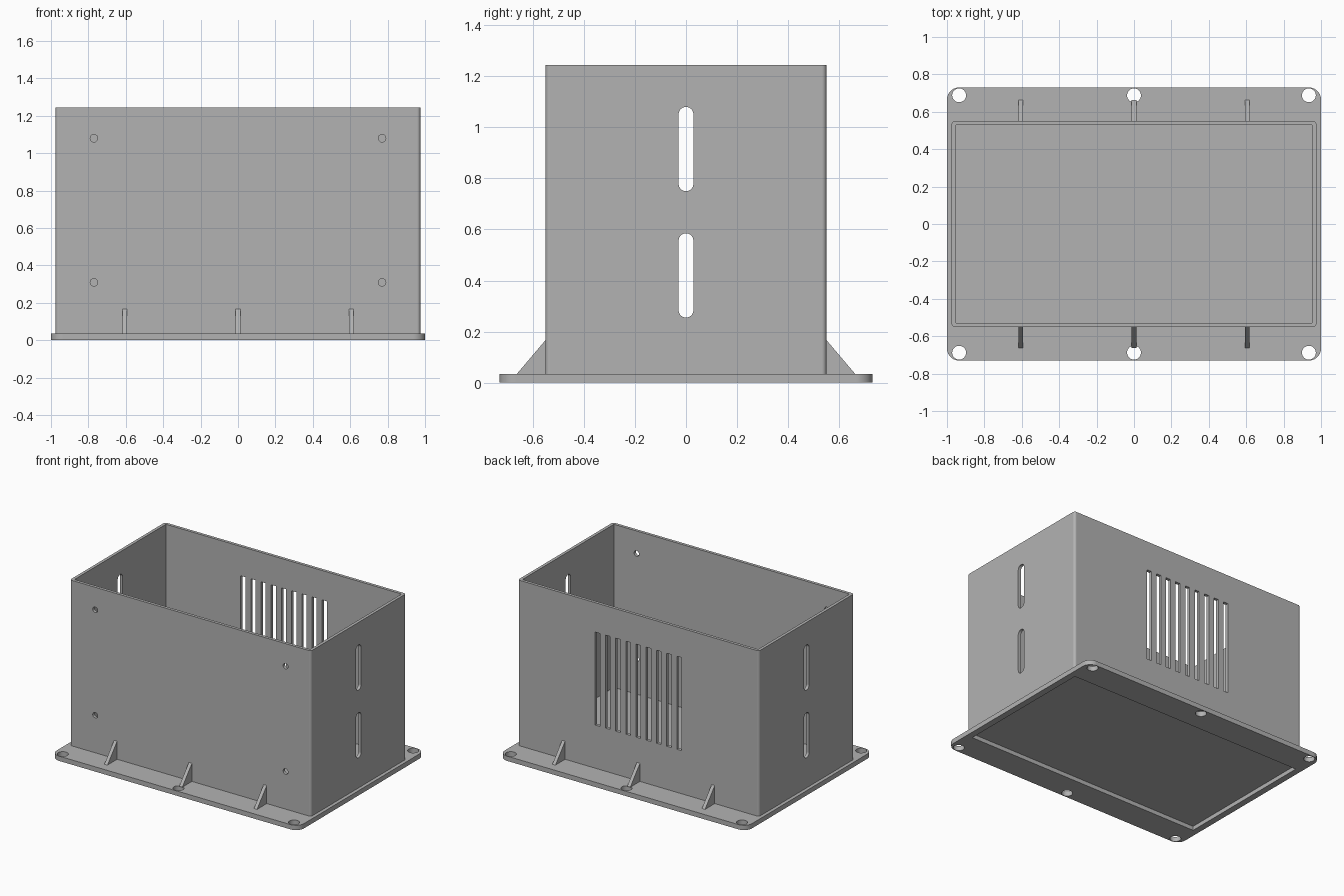
import bpy, bmesh, math
from mathutils import Vector

cube = bpy.data.objects.get("Cube")
if cube:
    bpy.data.objects.remove(cube, do_unlink=True)

grey = bpy.data.materials.new("matte_grey")
grey.use_nodes = True
colour = (0.45, 0.45, 0.45, 1)
grey.diffuse_color = colour
grey.node_tree.nodes["Principled BSDF"].inputs["Base Color"].default_value = colour

AXES = {"x": lambda u, v, d: (d, u, v),
        "y": lambda u, v, d: (u, d, v),
        "z": lambda u, v, d: (u, v, d)}


def rounded(cu, cv, w, h, r=0, seg=10):
    """Outline of a rectangle, slot or circle, depending on the corner radius."""
    pts = []
    for i, (su, sv) in enumerate([(1, 1), (-1, 1), (-1, -1), (1, -1)]):
        for k in range(seg + 1 if r else 1):
            a = math.pi / 2 * (i + k / seg)
            p = Vector((cu + su * (w / 2 - r) + r * math.cos(a),
                        cv + sv * (h / 2 - r) + r * math.sin(a)))
            if not pts or (p - pts[-1]).length > 1e-5:
                pts.append(p)
    if (pts[0] - pts[-1]).length < 1e-5:
        pts.pop()
    return pts


def prisms(name, parts):
    """One object from (outline, axis, low, high) prisms."""
    bm = bmesh.new()
    for pts, axis, lo, hi in parts:
        rings = [[bm.verts.new(AXES[axis](u, v, d)) for u, v in pts] for d in (lo, hi)]
        bm.faces.new(rings[0])
        bm.faces.new(rings[1])
        for i in range(len(pts)):
            j = (i + 1) % len(pts)
            bm.faces.new((rings[0][i], rings[0][j], rings[1][j], rings[1][i]))
    bmesh.ops.recalc_face_normals(bm, faces=bm.faces)
    mesh = bpy.data.meshes.new(name)
    bm.to_mesh(mesh)
    bm.free()
    mesh.materials.append(grey)
    ob = bpy.data.objects.new(name, mesh)
    bpy.context.collection.objects.link(ob)
    return ob


def activate(ob):
    bpy.ops.object.select_all(action="DESELECT")
    ob.select_set(True)
    bpy.context.view_layer.objects.active = ob


def cut(ob, parts):
    cutter = prisms("cutter", parts)
    mod = ob.modifiers.new("cut", "BOOLEAN")
    mod.operation, mod.solver, mod.object = "DIFFERENCE", "EXACT", cutter
    activate(ob)
    bpy.ops.object.modifier_apply(modifier=mod.name)
    bpy.data.objects.remove(cutter, do_unlink=True)


def smooth(ob):
    activate(ob)
    bpy.ops.object.shade_smooth_by_angle(angle=math.radians(30))
    ob.modifiers.new("even_normals", "WEIGHTED_NORMAL").keep_sharp = True


BOX_X, BOX_Y, TOP, BASE = 0.975, 0.55, 1.245, 0.035
IN_X, IN_Y = 0.953, 0.528
cavity = rounded(0, 0, 2 * IN_X, 2 * IN_Y)

# Mounting flange with screw holes and a recessed underside
flange = prisms("mounting_flange", [(rounded(0, 0, 2, 1.46, 0.065), "z", 0, BASE)])
cut(flange, [(cavity, "z", -0.1, 0.1)] +
    [(rounded(x, y, 0.074, 0.074, 0.037), "z", -0.1, 0.1)
     for x in (-0.935, 0, 0.935) for y in (-0.688, 0.688)])
smooth(flange)

# Box walls, open at the top
walls = prisms("box_walls", [(rounded(0, 0, 2 * BOX_X, 2 * BOX_Y, 0.018), "z", BASE, TOP)])
cut(walls, [(cavity, "z", -0.1, 2)])

# Front screw holes, side slots and rear vents
openings = [(rounded(x, z, 0.04, 0.04, 0.02), "y", -0.7, -0.4)
            for x in (-0.77, 0.77) for z in (0.31, 1.08)]
openings += [(rounded(0, z, 0.058, 0.33, 0.029), "x", s - 0.15, s + 0.15)
             for s in (-BOX_X, BOX_X) for z in (0.42, 0.915)]
openings += [(rounded(0.0825 * i, 0.69, 0.038, 0.68), "y", 0.4, 0.7)
             for i in range(-4, 5)]
cut(walls, openings)
smooth(walls)

# Floor panel
prisms("floor_panel", [(cavity, "z", 0.03, 0.052)])

# Triangular gussets along front and back
for side, s in (("front", -1), ("back", 1)):
    tri = [Vector((s * y, z)) for y, z in ((BOX_Y, BASE), (0.662, BASE), (BOX_Y, 0.167))]
    prisms(side + "_gussets", [(tri, "x", x - 0.0125, x + 0.0125)
                               for x in (-0.605, 0, 0.605)])
